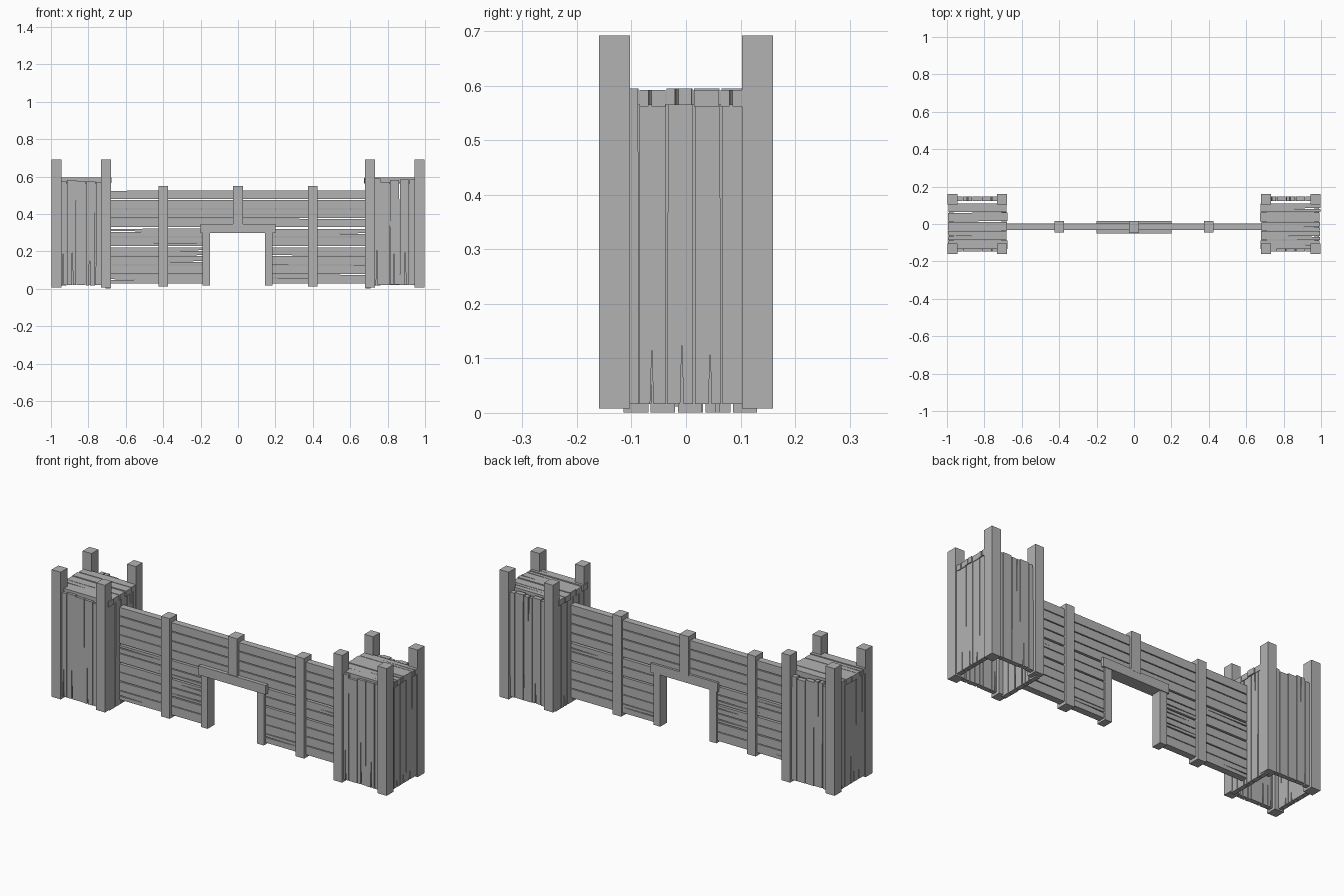
import bpy, bmesh, random
from mathutils import Vector

if "Cube" in bpy.data.objects:
    bpy.data.objects.remove(bpy.data.objects["Cube"])

random.seed(7)
wood = bpy.data.materials.new("grey_wood")
wood.diffuse_color = (0.45, 0.45, 0.45, 1)
wood.use_nodes = True
wood.node_tree.nodes["Principled BSDF"].inputs["Base Color"].default_value = wood.diffuse_color
X, Y, Z = Vector((1, 0, 0)), Vector((0, 1, 0)), Vector((0, 0, 1))


def prism(name, pts, offset):
    """Extrude a flat outline by an offset vector."""
    bm = bmesh.new()
    face = bm.faces.new([bm.verts.new(p) for p in pts])
    ext = bmesh.ops.extrude_face_region(bm, geom=[face])
    bmesh.ops.translate(bm, vec=offset,
                        verts=[g for g in ext["geom"] if isinstance(g, bmesh.types.BMVert)])
    bmesh.ops.recalc_face_normals(bm, faces=bm.faces)
    me = bpy.data.meshes.new(name)
    bm.to_mesh(me)
    bm.free()
    me.materials.append(wood)
    ob = bpy.data.objects.new(name, me)
    bpy.context.collection.objects.link(ob)
    return ob


def beam(name, x0, x1, y0, y1, z0, z1):
    prism(name, [(x0, y0, z0), (x1, y0, z0), (x1, y1, z0), (x0, y1, z0)], Z * (z1 - z0))


def plank(name, origin, u, v, n, length, width, thick, crack=0.0, end=0):
    """Board along u, wide along v, thick along n, with a tapered crack from one end."""
    o = Vector(origin)
    j = lambda a: random.uniform(0, a)
    a, b = j(.0025), width - j(.0025)
    c, d = width - j(.0025), j(.0025)
    m = width * random.uniform(.35, .65)
    pts = [(0, a)]
    if crack and end == 0:
        pts += [(0, m - .003), (crack, m), (0, m + .003)]
    pts += [(0, b), (length, c)]
    if crack and end == 1:
        pts += [(length, m + .003), (length - crack, m), (length, m - .003)]
    pts += [(length, d)]
    prism(name, [o + u * p + v * q for p, q in pts], n * thick)


def crack_len(lo, hi):
    return random.uniform(lo, hi) if random.random() < .6 else 0


# Two towers
for s, side in ((-1, "left"), (1, "right")):
    # Corner posts
    for xa, xb in ((.68, .732), (.943, .997)):
        x0, x1 = sorted((s * xa, s * xb))
        beam(side + "_tower_front_post", x0, x1, -.16, -.103, .008, .692)
        beam(side + "_tower_back_post", x0, x1, .103, .16, .008, .692)
    # Front and back boards
    for y, nm in ((-.147, "front"), (.122, "back")):
        for i in range(5):
            w = .0515
            z0 = .018 + random.uniform(0, .004)
            plank(side + "_tower_%s_board" % nm, (s * .71 + s * i * w, y, z0), Z, X * s, Y,
                  random.uniform(.548, .568), w - .0005, .025,
                  crack_len(.12, .3), random.choice((0, 0, 1)))
    # Outer and inner side boards
    for i in range(5):
        plank(side + "_tower_outer_board", (s * .965, -.135 + i * .05, .016), Z, Y, X * s,
              .55, .0495, .025, crack_len(.05, .12), 0)
        plank(side + "_tower_inner_board", (s * .683, -.115 + i * .05, .001), Z, Y, X * s,
              .565, .047, .025, crack_len(.05, .2), random.choice((0, 1)))
    # Floor boards
    for i in range(5):
        inner = .674 + random.uniform(0, .008)
        plank(side + "_tower_floor_board",
              (s * inner, -.135 + i * .0495, .565 - random.choice((0, .003))), X * s, Y, Z,
              .998 - random.uniform(0, .006) - inner, .048, .03,
              crack_len(.1, .2), 1)

# Wall boards, full length above the gate and split beside it
h = .05
for i in range(10):
    z = .028 + i * h
    hh = h - (.006 if i in (3, 5) else .0015)
    if i < 6:
        for s in (-1, 1):
            plank("lower_wall_board", (s * .17, -.032, z), X * s, Z, Y, .53, hh, .036,
                  crack_len(.15, .35), random.choice((0, 1)))
    else:
        plank("upper_wall_board", (-.7, -.032, z), X, Z, Y, 1.4, hh, .036)

# Wall posts
for s in (-1, 1):
    beam("wall_post", s * .4 - .026, s * .4 + .026, -.046, .016, .012, .55)

# Gate frame
for x in (-.169, .165):
    beam("gate_post", x - .02, x + .02, -.045, .012, .018, .31)
beam("gate_lintel", -.2, .2, -.052, .016, .298, .347)
beam("gate_centre_post", -.028, .028, -.047, .017, .34, .55)
